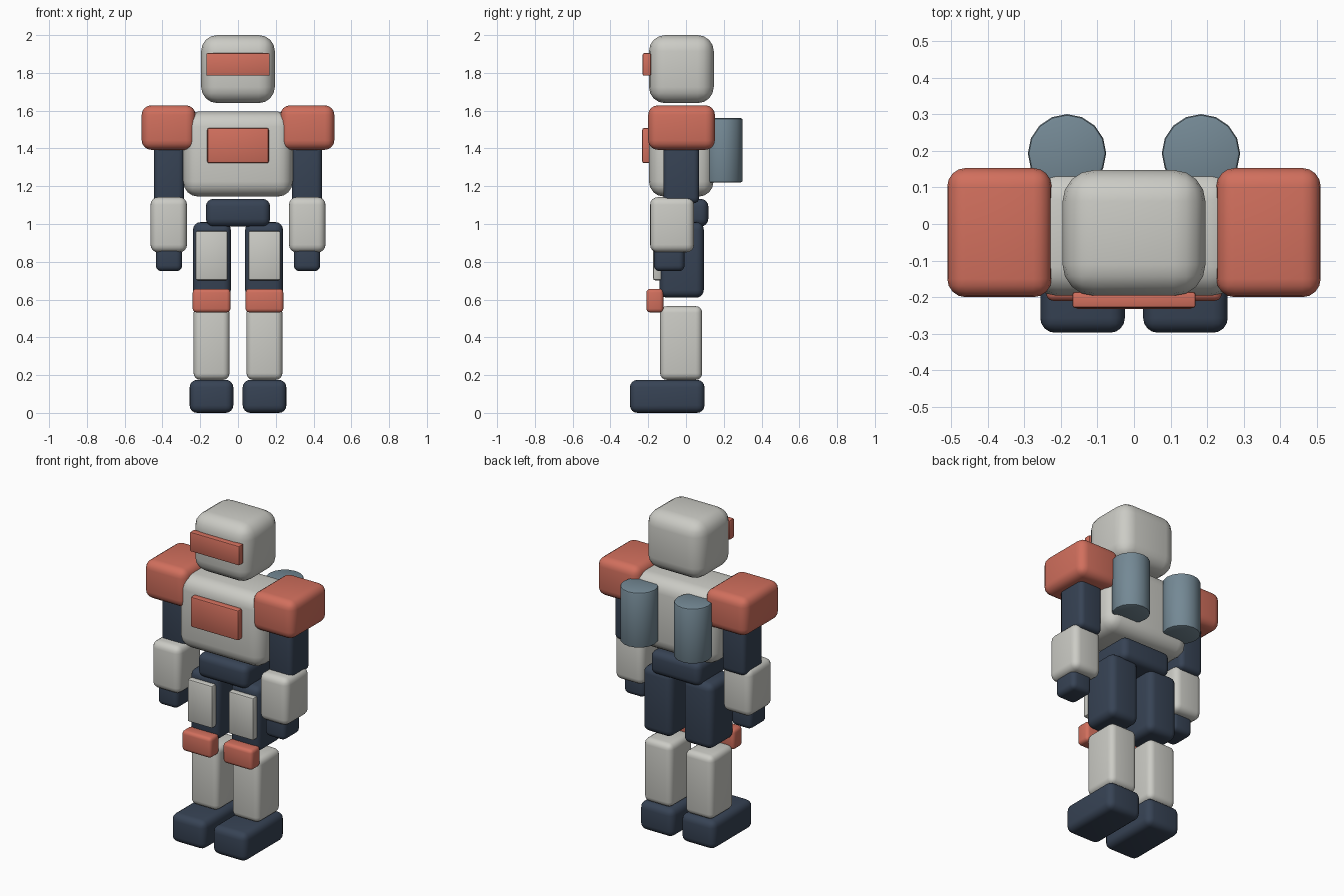
import bpy

if "Cube" in bpy.data.objects:
    bpy.data.objects.remove(bpy.data.objects["Cube"])


def material(name, rgb):
    m = bpy.data.materials.new(name)
    m.diffuse_color = (*rgb, 1.0)
    m.use_nodes = True
    m.node_tree.nodes["Principled BSDF"].inputs["Base Color"].default_value = m.diffuse_color
    return m


WHITE = material("warm_white", (0.60, 0.60, 0.56))
RED = material("coral_red", (0.64, 0.16, 0.11))
NAVY = material("dark_navy", (0.038, 0.056, 0.09))
STEEL = material("steel_blue", (0.175, 0.25, 0.30))


def finish(obj, name, mat, bevel, segments):
    obj.name = name
    obj.data.materials.append(mat)
    bpy.ops.object.transform_apply(location=False, rotation=False, scale=True)
    mod = obj.modifiers.new("Rounding", "BEVEL")
    mod.width = bevel
    mod.segments = segments
    mod.limit_method = "ANGLE"
    bpy.ops.object.modifier_apply(modifier=mod.name)
    bpy.ops.object.shade_smooth_by_angle()


def block(name, x, y, z, mat, bevel, segments=4):
    """Rounded box given by its x, y and z ranges."""
    spans = (x, y, z)
    bpy.ops.mesh.primitive_cube_add(size=1, location=[(a + b) / 2 for a, b in spans])
    obj = bpy.context.object
    obj.scale = [b - a for a, b in spans]
    finish(obj, name, mat, bevel, segments)


def pair(name, x, y, z, mat, bevel, segments=4):
    """The same block on both sides of the body."""
    block(name + "_left", x, y, z, mat, bevel, segments)
    block(name + "_right", (-x[1], -x[0]), y, z, mat, bevel, segments)


# Head, visor, torso, chest panel and pelvis
block("head", (-0.195, 0.195), (-0.196, 0.147), (1.64, 2.0), WHITE, 0.085)
block("visor", (-0.168, 0.168), (-0.229, -0.186), (1.785, 1.904), RED, 0.006, 2)
block("torso", (-0.29, 0.29), (-0.196, 0.146), (1.145, 1.595), WHITE, 0.08)
block("chest_panel", (-0.163, 0.163), (-0.232, -0.186), (1.322, 1.508), RED, 0.01, 2)
block("pelvis", (-0.17, 0.17), (-0.165, 0.118), (0.987, 1.133), NAVY, 0.04)

# Arms
pair("shoulder", (0.225, 0.51), (-0.2, 0.153), (1.393, 1.628), RED, 0.05)
pair("upper_arm", (0.285, 0.445), (-0.12, 0.07), (1.11, 1.46), NAVY, 0.03)
pair("forearm", (0.27, 0.463), (-0.19, 0.043), (0.85, 1.142), WHITE, 0.04)
pair("hand", (0.296, 0.435), (-0.17, -0.008), (0.75, 0.91), NAVY, 0.03)

# Legs
pair("thigh", (0.038, 0.238), (-0.14, 0.094), (0.61, 1.01), NAVY, 0.04)
pair("thigh_plate", (0.055, 0.225), (-0.174, -0.13), (0.702, 0.963), WHITE, 0.01, 2)
pair("knee_pad", (0.04, 0.24), (-0.21, -0.12), (0.532, 0.657), RED, 0.02, 3)
pair("shin", (0.045, 0.235), (-0.137, 0.086), (0.175, 0.565), WHITE, 0.035)
pair("foot", (0.025, 0.256), (-0.297, 0.098), (0.0, 0.175), NAVY, 0.04)

# Back tanks
for side, label in ((1, "left"), (-1, "right")):
    bpy.ops.mesh.primitive_cylinder_add(
        vertices=16, radius=0.107, depth=0.34, location=(side * 0.183, 0.193, 1.39))
    finish(bpy.context.object, "back_tank_" + label, STEEL, 0.01, 2)
